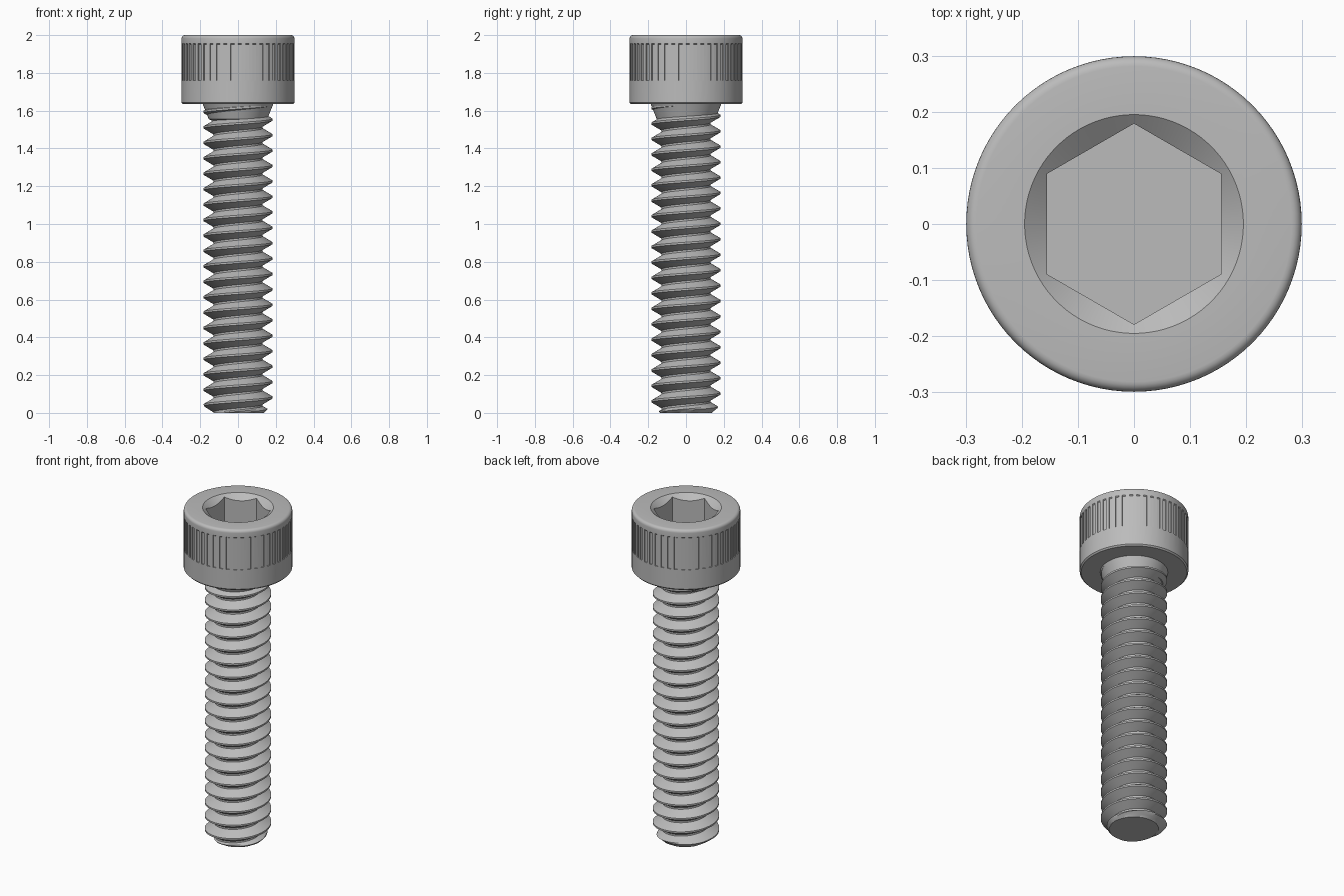
import bpy, bmesh
from math import sin, cos, pi, radians

cube = bpy.data.objects.get("Cube")
if cube:
    bpy.data.objects.remove(cube, do_unlink=True)

steel = bpy.data.materials.new("steel_grey")
steel.use_nodes = True
GREY = (0.5, 0.5, 0.5, 1)
steel.diffuse_color = GREY
steel.node_tree.nodes["Principled BSDF"].inputs["Base Color"].default_value = GREY

HEAD_Z, TOP_Z = 1.634, 2.0
HEAD_R, RIM_R = 0.299, 0.195
HEX_FLAT, SOCKET_Z = 0.155, 1.815
PITCH, MAJOR, MINOR = 0.0817, 0.183, 0.13
GROOVES, GROOVE_DEPTH = 48, 0.006


def finish(name, bm):
    mesh = bpy.data.meshes.new(name)
    bm.to_mesh(mesh)
    bm.free()
    obj = bpy.data.objects.new(name, mesh)
    bpy.context.collection.objects.link(obj)
    mesh.materials.append(steel)
    bpy.ops.object.select_all(action='DESELECT')
    obj.select_set(True)
    bpy.context.view_layer.objects.active = obj
    bpy.ops.object.shade_smooth_by_angle(angle=radians(30))
    return obj


def lathe(name, rows, samples):
    """Each row maps (angle, in_groove) to (radius, height)."""
    bm = bmesh.new()
    rings = []
    for row in rows:
        ring = []
        for angle, cut in samples:
            r, z = row(angle, cut)
            ring.append(bm.verts.new((r * cos(angle), r * sin(angle), z)))
        rings.append(ring)
    n = len(samples)
    for low, high in zip(rings, rings[1:]):
        for i in range(n):
            k = (i + 1) % n
            bm.faces.new((low[i], low[k], high[k], high[i]))
    bmesh.ops.remove_doubles(bm, verts=bm.verts[:], dist=1e-5)
    bmesh.ops.dissolve_degenerate(bm, edges=bm.edges[:], dist=1e-6)
    return finish(name, bm)


def ring(r, z):
    return lambda angle, cut: (r, z)


def grooved(z):
    return lambda angle, cut: (HEAD_R - GROOVE_DEPTH * cut, z)


def hex_radius(angle):
    return HEX_FLAT / cos((angle + pi / 6) % (pi / 3) - pi / 6)


def socket_edge(angle, cut):
    r = hex_radius(angle)
    return r, TOP_Z - 0.8 * (RIM_R - r)


def socket_floor(angle, cut):
    return hex_radius(angle), SOCKET_Z


# Head: knurled cylinder with rounded top edge and hexagonal socket
step = 2 * pi / GROOVES
samples = []
for g in range(GROOVES):
    a, b = g * step, (g + 0.5) * step
    samples += [(a, 0), (a, 1), (b, 1), (b, 0)]
FILLET = 0.018
fillet = [ring(HEAD_R - FILLET * (1 - cos(t * pi / 10)),
               TOP_Z - FILLET * (1 - sin(t * pi / 10))) for t in range(6)]
lathe("socket_head",
      [ring(0, HEAD_Z), ring(HEAD_R - 0.008, HEAD_Z), ring(HEAD_R, HEAD_Z + 0.008),
       ring(HEAD_R, 1.76), grooved(1.76), grooved(1.95), ring(HEAD_R, 1.955)]
      + fillet
      + [ring(RIM_R, TOP_Z), socket_edge, socket_floor, ring(0, SOCKET_Z)],
      samples)

# Neck: flared collar where the thread runs out under the head
lathe("neck", [ring(0.12, 1.54), ring(0.155, 1.555), ring(0.187, HEAD_Z + 0.002)],
      [(i * pi / 48, 0) for i in range(96)])

# Threaded shank: right-handed helical ridge swept upward
SEG, SPLIT = 72, 4
corners = [(MAJOR, -0.005), (MAJOR, 0.005), (MINOR, 0.036),
           (MINOR, PITCH - 0.036), (MAJOR, PITCH - 0.005)]
profile = []
for (r0, z0), (r1, z1) in zip(corners, corners[1:]):
    parts = 1 if r0 == r1 else SPLIT
    profile += [(r0 + (r1 - r0) * i / parts, z0 + (z1 - z0) * i / parts)
                for i in range(parts)]

bm = bmesh.new()
columns = []
for j in range(-2 * SEG, int(20.6 * SEG)):
    angle = 2 * pi * j / SEG
    column = []
    for r, dz in profile:
        z = PITCH * j / SEG + dz
        r = min(r, 0.135 + 1.25 * max(z, 0))   # chamfered tip
        column.append(bm.verts.new((r * cos(angle), r * sin(angle), z)))
    columns.append(column)
for j in range(len(columns) - 1):
    here, there = columns[j], columns[j + 1]
    if j + SEG + 1 < len(columns):
        here = here + [columns[j + SEG][0]]
        there = there + [columns[j + SEG + 1][0]]
    for i in range(len(here) - 1):
        bm.faces.new((here[i], there[i], there[i + 1], here[i + 1]))


def trim(z, **side):
    geom = bm.verts[:] + bm.edges[:] + bm.faces[:]
    cut = bmesh.ops.bisect_plane(bm, geom=geom, dist=1e-6, plane_co=(0, 0, z),
                                 plane_no=(0, 0, 1), **side)
    return [e for e in cut["geom_cut"] if isinstance(e, bmesh.types.BMEdge)]


# Flat ends, the lower one closed by a disc
trim(HEAD_Z + 0.004, clear_outer=True)
rim = [e for e in trim(0, clear_inner=True) if e.is_boundary]
cap = bmesh.ops.edgeloop_fill(bm, edges=rim)["faces"]
for face in cap:
    face.normal_update()
    if face.normal.z > 0:
        face.normal_flip()
finish("threaded_shank", bm)
